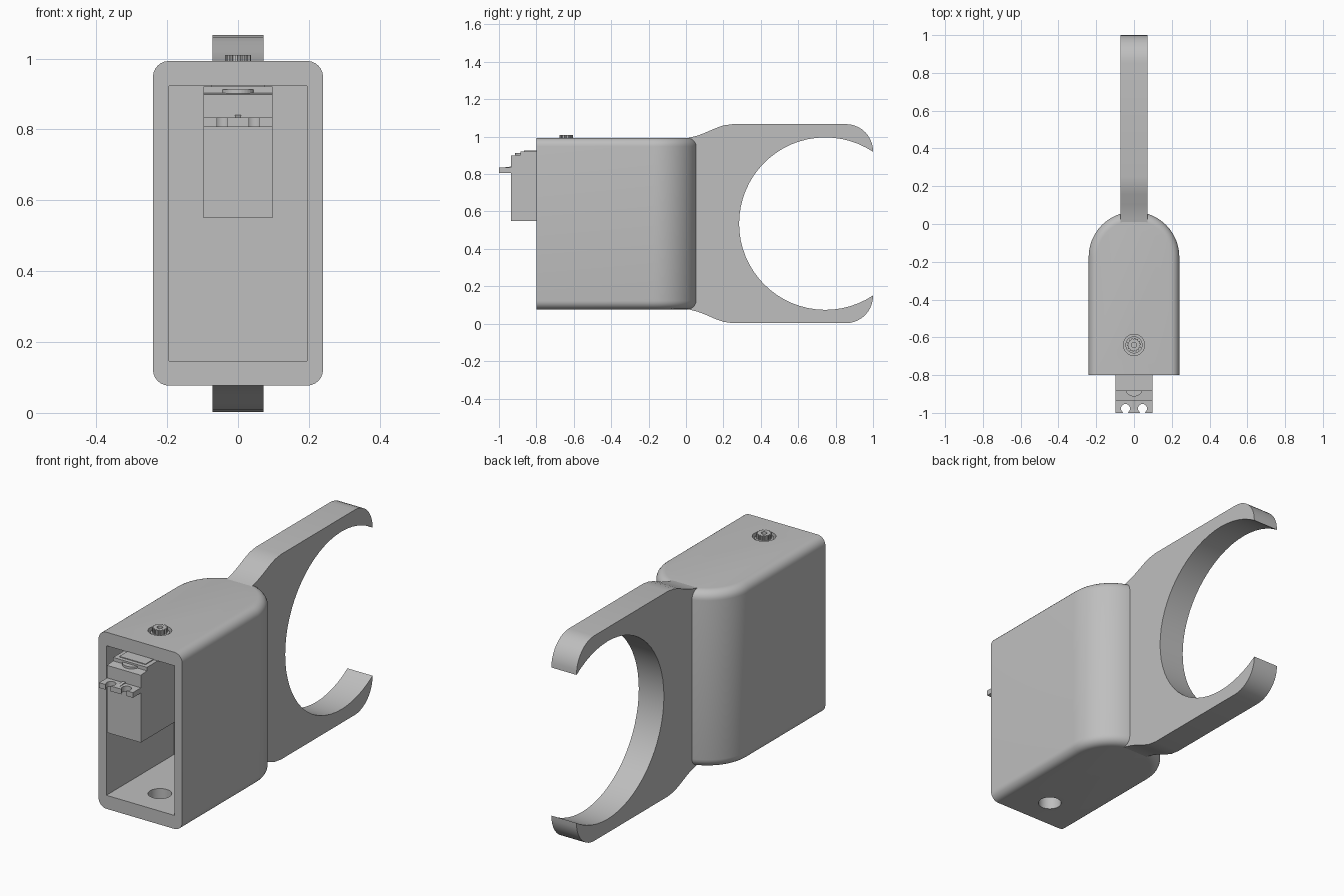
import bpy, bmesh, math
from mathutils import Vector

if "Cube" in bpy.data.objects:
    bpy.data.objects.remove(bpy.data.objects["Cube"])

grey = bpy.data.materials.new("plain grey")
grey.diffuse_color = (0.52, 0.52, 0.52, 1)
grey.use_nodes = True
grey.node_tree.nodes["Principled BSDF"].inputs["Base Color"].default_value = grey.diffuse_color
MID = 0.535                      # height of the symmetry plane


def arc(cx, cy, r, a0, a1, n):
    return [(cx + r * math.cos(math.radians(a0 + (a1 - a0) * i / n)),
             cy + r * math.sin(math.radians(a0 + (a1 - a0) * i / n))) for i in range(n + 1)]


def circle(cx, cy, r, n=32):
    return arc(cx, cy, r, 0, 360, n)[:-1]


def prism(name, pts, lo, hi, axis="z", edge_round=0.0, keep_sharp=None):
    """Extrude a 2D outline: (x, y) along z, or (y, z) along x."""
    bm = bmesh.new()
    put = (lambda p: (p[0], p[1], lo)) if axis == "z" else (lambda p: (lo, p[0], p[1]))
    base = bm.faces.new([bm.verts.new(put(p)) for p in pts])
    ext = bmesh.ops.extrude_face_region(bm, geom=[base])
    d = Vector((0, 0, hi - lo)) if axis == "z" else Vector((hi - lo, 0, 0))
    bmesh.ops.translate(bm, vec=d, verts=[g for g in ext["geom"] if isinstance(g, bmesh.types.BMVert)])
    bmesh.ops.recalc_face_normals(bm, faces=bm.faces)
    if edge_round:
        rims = [e for e in bm.edges if abs(e.verts[0].co.z - e.verts[1].co.z) < 1e-6
                and not all(abs(v.co.y - keep_sharp) < 1e-5 for v in e.verts)]
        bmesh.ops.bevel(bm, geom=rims, offset=edge_round, segments=6, profile=0.5,
                        affect="EDGES", clamp_overlap=True)
    me = bpy.data.meshes.new(name)
    bm.to_mesh(me)
    bm.free()
    me.materials.append(grey)
    ob = bpy.data.objects.new(name, me)
    bpy.context.collection.objects.link(ob)
    return ob


def box(name, x, y, z):
    return prism(name, [(x[0], y[0]), (x[1], y[0]), (x[1], y[1]), (x[0], y[1])], *z)


def activate(ob):
    bpy.ops.object.select_all(action="DESELECT")
    ob.select_set(True)
    bpy.context.view_layer.objects.active = ob


def cut(ob, cutter):
    m = ob.modifiers.new("cut", "BOOLEAN")
    m.operation, m.solver, m.object = "DIFFERENCE", "EXACT", cutter
    activate(ob)
    bpy.ops.object.modifier_apply(modifier=m.name)
    bpy.data.objects.remove(cutter)


def smooth(ob):
    activate(ob)
    bpy.ops.object.shade_smooth_by_angle(angle=math.radians(30))


# Housing: box with a half-round back and rounded upper and lower rims
plan = [(-0.24, -0.8), (0.24, -0.8)] + arc(0, -0.175, 0.24, 0, 180, 32)
housing = prism("housing", plan, 0.077, 0.993, edge_round=0.045, keep_sharp=-0.8)
cut(housing, box("cavity_cutter", (-0.195, 0.195), (-0.9, -0.245), (0.147, 0.923)))
cut(housing, prism("shaft_hole_cutter", circle(0, -0.64, 0.056), -0.1, 1.2))
smooth(housing)

# Claw: upper half of the outline, then its mirror image
upper = [(-0.03, 0.985), (0.02, 0.995), (0.06, 1.005), (0.1, 1.02), (0.16, 1.046),
         (0.2, 1.06), (0.25, 1.067)]
upper += arc(0.855, 0.922, 0.145, 90, 0, 10)
open_angle = math.degrees(math.acos((1.0 - 0.745) / 0.461))
bore = arc(0.745, MID, 0.461, open_angle, 360 - open_angle, 44)
lower = [(y, 2 * MID - z) for y, z in reversed(upper)]
# the bore meets the claw tips at y = 1
claw = prism("claw", upper[:-1] + bore + lower[1:], -0.072, 0.072, axis="x")
smooth(claw)

# Servo body with stepped top
body = [(-0.935, 0.55), (-0.55, 0.55), (-0.55, 0.921), (-0.885, 0.921), (-0.885, 0.903),
        (-0.935, 0.899)]
prism("servo_body", body, -0.097, 0.097, axis="x")
prism("servo_top_boss", arc(0, -0.865, 0.048, 180, 360, 16), 0.895, 0.912)
box("servo_lid", (-0.075, 0.075), (-0.865, -0.57), (0.915, 0.925))

# Mounting ears with two open screw slots, at both ends of the servo
for name, y0, s in (("front_ear", -0.935, 1), ("rear_ear", -0.55, -1)):
    outline = [(-0.097, 0.0), (-0.097, -0.065)]
    for cx in (-0.045, 0.045):
        outline += [(cx - 0.014, -0.065)] + arc(cx, -0.042, 0.024, 230, -50, 14) + [(cx + 0.014, -0.065)]
    outline += [(0.097, -0.065), (0.097, 0.0)]
    smooth(prism(name, [(x, y0 + s * y) for x, y in outline], 0.807, 0.834))
prism("ear_rib", [(-0.99, 0.833), (-0.93, 0.833), (-0.93, 0.841)], -0.008, 0.008, axis="x")

# Output shaft: collar and toothed spline with a screw hole
smooth(prism("shaft_collar", circle(0, -0.64, 0.045), 0.915, 0.985))
teeth = []
for i in range(14):
    for k, r in ((0, 0.037), (0.4, 0.037), (0.5, 0.031), (0.9, 0.031)):
        a = 2 * math.pi * (i + k) / 14
        teeth.append((r * math.cos(a), -0.64 + r * math.sin(a)))
spline = prism("shaft_spline", teeth, 0.98, 1.01)
cut(spline, prism("screw_hole_cutter", circle(0, -0.64, 0.014, 20), 0.99, 1.1))
